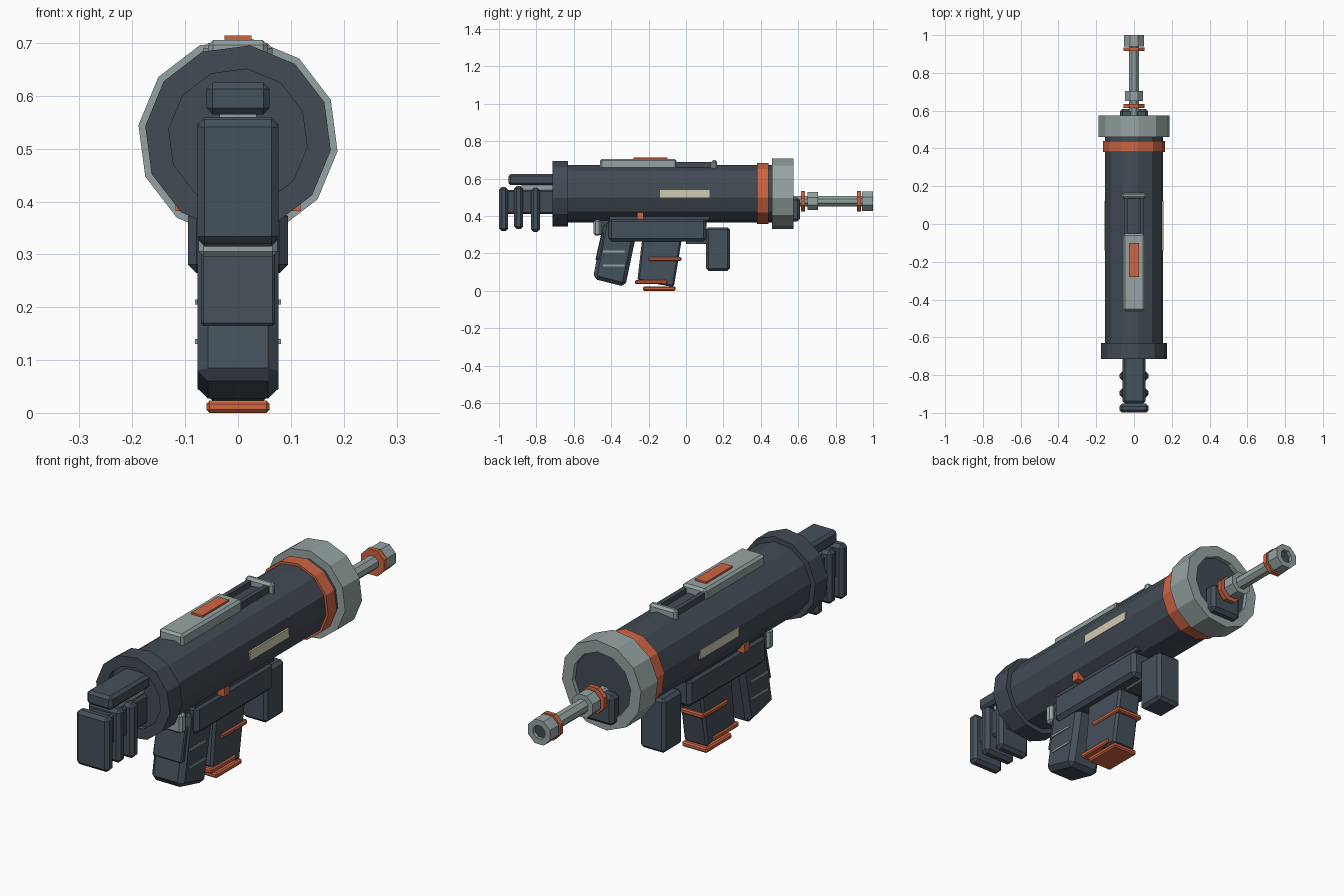
import bpy, bmesh, math
from mathutils import Matrix, Vector

cube = bpy.data.objects.get("Cube")
if cube:
    bpy.data.objects.remove(cube)


def material(name, rgb):
    m = bpy.data.materials.new(name)
    m.use_nodes = True
    m.diffuse_color = (*rgb, 1)
    m.node_tree.nodes["Principled BSDF"].inputs["Base Color"].default_value = (*rgb, 1)
    return m


DARK = material("dark gunmetal", (0.055, 0.07, 0.09))
SLATE = material("slate", (0.06, 0.082, 0.105))
LIGHT = material("pale grey", (0.30, 0.37, 0.365))
ORANGE = material("orange", (0.62, 0.13, 0.055))
CREAM = material("cream", (0.64, 0.60, 0.44))


def finish(name, bm, mat, bevel=0):
    bmesh.ops.recalc_face_normals(bm, faces=bm.faces)
    if bevel:
        bmesh.ops.bevel(bm, geom=bm.edges[:], offset=bevel, segments=1,
                        affect='EDGES', clamp_overlap=True)
    mesh = bpy.data.meshes.new(name)
    bm.to_mesh(mesh)
    bm.free()
    mesh.materials.append(mat)
    ob = bpy.data.objects.new(name, mesh)
    bpy.context.collection.objects.link(ob)
    return ob


def box(name, mat, x, y, z, bevel=0.0):
    """Box from (min, max) ranges on each axis."""
    bm = bmesh.new()
    bmesh.ops.create_cube(bm, size=1)
    for v in bm.verts:
        v.co = [r[0] if c < 0 else r[1] for c, r in zip(v.co, (x, y, z))]
    return finish(name, bm, mat, bevel)


def slab(name, mat, half_x, profile, bevel=0.0):
    """Side profile of (y, z) points, extruded across x."""
    bm = bmesh.new()
    face = bm.faces.new([bm.verts.new((-half_x, y, z)) for y, z in profile])
    out = bmesh.ops.extrude_face_region(bm, geom=[face])
    verts = [g for g in out["geom"] if isinstance(g, bmesh.types.BMVert)]
    bmesh.ops.translate(bm, verts=verts, vec=(2 * half_x, 0, 0))
    return finish(name, bm, mat, bevel)


def turned(name, mat, z, profile, sides=12, phase=-7.5):
    """Revolve (radius, y) points about a y axis at height z; ends are capped."""
    bm = bmesh.new()
    rings = []
    for r, y in profile:
        ring = []
        for i in range(sides):
            a = math.radians(phase) + math.tau * i / sides
            ring.append(bm.verts.new((r * math.cos(a), y, z + r * math.sin(a))))
        rings.append(ring)
    for a, b in zip(rings, rings[1:]):
        for i in range(sides):
            j = (i + 1) % sides
            bm.faces.new((a[i], a[j], b[j], b[i]))
    bm.faces.new(rings[0])
    bm.faces.new(rings[-1])
    return finish(name, bm, mat)


def wide(w):
    return (-w, w)


# Main tube and its collars
AXIS = 0.52
turned("main_tube", DARK, AXIS, [(0.155, -0.66), (0.155, 0.555)])
turned("rear_flange", DARK, AXIS,
       [(0.132, -0.69), (0.132, -0.715), (0.177, -0.715), (0.177, -0.63), (0.15, -0.63)])
turned("orange_band", ORANGE, AXIS, [(0.165, 0.38), (0.165, 0.44)])
turned("muzzle_ring", LIGHT, AXIS,
       [(0.15, 0.46), (0.19, 0.46), (0.19, 0.575), (0.14, 0.575), (0.14, 0.53)])

# Front spike assembly
SPIKE = 0.48
box("spike_mount", SLATE, wide(0.075), (0.55, 0.61), (0.37, 0.50), 0.015)
turned("spike_rod", LIGHT, SPIKE, [(0.03, 0.55), (0.03, 0.95)], 8, 22.5)
turned("spike_collar", LIGHT, SPIKE, [(0.052, 0.65), (0.052, 0.705)], 8, 22.5)
turned("spike_tip", LIGHT, SPIKE,
       [(0.056, 0.94), (0.056, 1.0), (0.03, 1.0), (0.03, 0.975)], 8, 22.5)
turned("spike_bore", DARK, SPIKE, [(0.0295, 0.97), (0.0295, 0.985)], 8, 22.5)
for name, y in (("inner_washer", 0.615), ("outer_washer", 0.915)):
    turned(name, ORANGE, SPIKE, [(0.059, y), (0.059, y + 0.02)], 8, 22.5)

# Rear vent block with three upright pads
box("rear_top_bar", SLATE, wide(0.06), (-0.95, -0.68), (0.565, 0.625), 0.012)
box("rear_link", LIGHT, wide(0.035), (-0.88, -0.68), (0.53, 0.57))
box("rear_core", DARK, wide(0.05), (-0.97, -0.68), (0.41, 0.54), 0.01)
for i, (y, low, high) in enumerate(((-0.975, 0.32, 0.555), (-0.895, 0.33, 0.56),
                                    (-0.805, 0.315, 0.55))):
    box(f"rear_pad_{i + 1}", SLATE, wide(0.077), (y - 0.024, y + 0.024), (low, high), 0.014)

# Top sight plate, rails and end stop
box("top_plate", LIGHT, wide(0.057), (-0.46, -0.05), (0.65, 0.706), 0.01)
box("top_marker", ORANGE, wide(0.026), (-0.28, -0.10), (0.70, 0.714))
for side in (-1, 1):
    box("top_rail", DARK, sorted((side * 0.032, side * 0.052)), (-0.06, 0.14), (0.65, 0.69))
box("rail_stop", LIGHT, wide(0.065), (0.135, 0.165), (0.64, 0.70), 0.01)

# Side plates and pins
for side in (-1, 1):
    box("side_plate", CREAM, sorted((side * 0.146, side * 0.1555)),
        (-0.14, 0.125), (0.50, 0.54))
    box("side_pin", ORANGE, sorted((side * 0.08, side * 0.118)),
        (-0.262, -0.228), (0.382, 0.42))

# Receiver under the tube
box("receiver", SLATE, wide(0.095), (-0.415, 0.11), (0.265, 0.388), 0.016)
box("receiver_rail", DARK, wide(0.085), (-0.41, 0.125), (0.38, 0.405))
box("grip_bridge", SLATE, wide(0.045), (0.0, 0.13), (0.25, 0.30))
box("front_grip", SLATE, wide(0.06), (0.107, 0.235), (0.107, 0.34), 0.013)

# Slanted pistol grip with its trim
slab("pistol_grip", SLATE, 0.077,
     [(-0.44, 0.37), (-0.497, 0.065), (-0.325, 0.022), (-0.262, 0.32)], 0.02)
slab("grip_back_panel", DARK, 0.07,
     [(-0.452, 0.31), (-0.485, 0.165), (-0.46, 0.165), (-0.42, 0.31)], 0.005)
box("grip_clasp", LIGHT, wide(0.075), (-0.495, -0.455), (0.295, 0.38), 0.01)
box("clasp_support", DARK, wide(0.06), (-0.47, -0.40), (0.30, 0.40))
for z in (0.21, 0.135):
    box("grip_stripe", LIGHT, wide(0.081), (-0.445, -0.33), (z - 0.005, z + 0.005))

# Magazine with orange bands and base
slab("magazine", SLATE, 0.057,
     [(-0.233, 0.29), (-0.26, 0.055), (-0.065, 0.02), (-0.02, 0.29)], 0.01)
box("magazine_upper_band", ORANGE, wide(0.064), (-0.20, -0.025), (0.16, 0.181), 0.005)
box("magazine_lower_band", ORANGE, wide(0.064), (-0.272, -0.10), (0.036, 0.058), 0.005)
box("magazine_base", ORANGE, wide(0.06), (-0.23, -0.055), (0.0, 0.023), 0.006)
